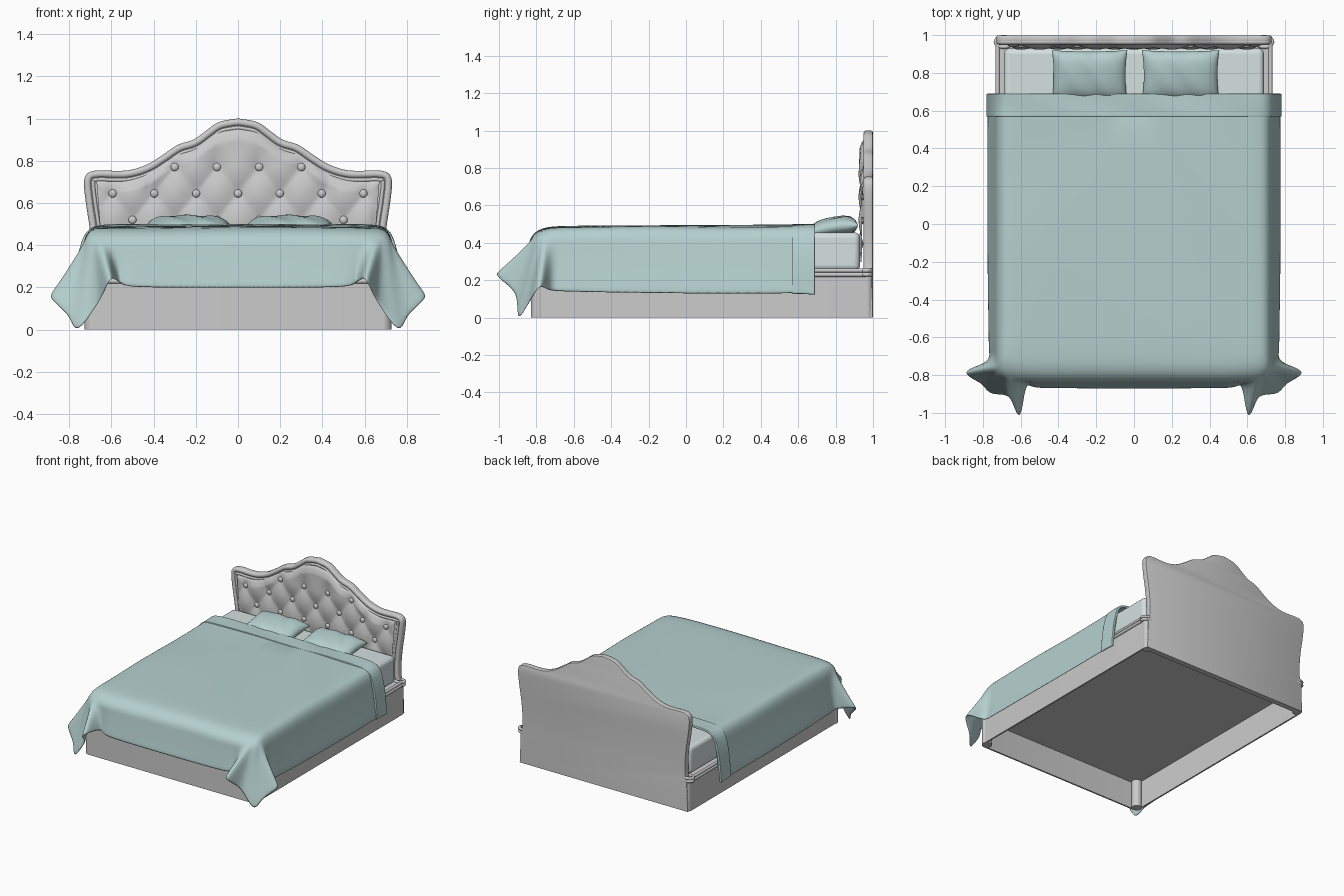
import bpy, bmesh, math
from mathutils import Vector

if "Cube" in bpy.data.objects:
    bpy.data.objects.remove(bpy.data.objects["Cube"])

def mat(name, col):
    m = bpy.data.materials.new(name)
    m.diffuse_color = (*col, 1)
    m.use_nodes = True
    m.node_tree.nodes["Principled BSDF"].inputs["Base Color"].default_value = m.diffuse_color
    return m

TEAL = mat("blanket_teal", (0.46, 0.63, 0.62))
PALE = mat("sheet_pale", (0.66, 0.75, 0.74))

def obj(name, verts, faces, m=None, angle=40):
    me = bpy.data.meshes.new(name)
    me.from_pydata(verts, [], faces)
    bm = bmesh.new(); bm.from_mesh(me)
    bmesh.ops.remove_doubles(bm, verts=bm.verts, dist=1e-5)
    bmesh.ops.recalc_face_normals(bm, faces=bm.faces)
    bm.to_mesh(me); bm.free()
    o = bpy.data.objects.new(name, me)
    bpy.context.collection.objects.link(o)
    if m: me.materials.append(m)
    smooth(o, angle)
    return o

def smooth(o, angle=40):
    bpy.ops.object.select_all(action='DESELECT')
    o.select_set(True)
    bpy.context.view_layer.objects.active = o
    bpy.ops.object.shade_smooth_by_angle(angle=math.radians(angle))

def add_mod(o, kind, **kw):
    md = o.modifiers.new(kind.lower(), kind)
    for k, v in kw.items(): setattr(md, k, v)
    return md

def grid(rows):
    n = len(rows[0])
    verts = [v for r in rows for v in r]
    faces = [(i*n+j, i*n+j+1, (i+1)*n+j+1, (i+1)*n+j) for i in range(len(rows)-1) for j in range(n-1)]
    return verts, faces

def box(name, x, y, z, m=None, bevel=0.0):
    v = [(a, b, c) for a in x for b in y for c in z]
    f = [(0,1,3,2), (4,6,7,5), (0,4,5,1), (2,3,7,6), (0,2,6,4), (1,5,7,3)]
    o = obj(name, v, f, m)
    if bevel: add_mod(o, 'BEVEL', width=bevel, segments=5)
    return o

def tube(name, pts, r, cyclic=False):
    cu = bpy.data.curves.new(name, 'CURVE')
    cu.dimensions = '3D'; cu.bevel_depth = r; cu.bevel_resolution = 4; cu.use_fill_caps = True
    sp = cu.splines.new('POLY'); sp.points.add(len(pts)-1)
    for p, q in zip(sp.points, pts): p.co = (*q, 1)
    sp.use_cyclic_u = cyclic
    o = bpy.data.objects.new(name, cu)
    bpy.context.collection.objects.link(o)
    return o

def spline(keys, n):
    K = [Vector(k) for k in keys]
    K = [K[0]] + K + [K[-1]]
    out = []
    for i in range(1, len(K)-2):
        a, b, c, d = K[i-1:i+3]
        for j in range(n):
            t = j/n
            out.append(0.5*(2*b + (c-a)*t + (2*a-5*b+4*c-d)*t*t + (3*b-a-3*c+d)*t**3))
    return out + [K[-2]]

# ---------- headboard: outline slab, moulding beads, tufted panel, buttons ----------
crown = [(0, 1), (.09, .983), (.15, .943), (.21, .90), (.285, .875), (.36, .825), (.43, .782), (.51, .756),
         (.58, .752), (.66, .754), (.71, .742), (.729, .70), (.720, .60), (.702, .48), (.693, .38),
         (.693, .28), (.705, .23)]
half = spline(crown, 5)
full = [Vector((-p.x, p.y)) for p in reversed(half[1:])] + half

def inset(d):
    out = []
    for i, p in enumerate(full):
        t = (full[min(i+1, len(full)-1)] - full[max(i-1, 0)]).normalized()
        out.append(p + Vector((t.y, -t.x))*d)
    return out

# slab with a rounded rim: each ring is (depth, inset)
rings = []
for y, d in ((.957, .006), (.965, .0), (.990, .0), (.997, .003), (.999, .008)):
    ring = inset(d)
    rings.append([(-.715+d, y, 0)] + [(p.x, y, p.y) for p in ring] + [(.715-d, y, 0)])
n = len(rings[0])
verts, faces = grid([r + [r[0]] for r in rings])
m = n+1
faces += [tuple(range(n)), tuple(range(4*m, 4*m+n))]
obj("headboard", verts, faces)
tube("headboard_outer_moulding", [(p.x, .966, p.y) for p in inset(.017)], .0175)
tube("headboard_inner_moulding", [(p.x, .958, p.y) for p in inset(.043)], .009)

def top_z(x):
    x = abs(x)
    for a, b in zip(half, half[1:]):
        if a.x <= x <= b.x:
            return a.y + (b.y-a.y)*(x-a.x)/max(b.x-a.x, 1e-6)
    return .74

def tuft(x, z, d):
    lim = .125*min(1, max(0, (.45-abs(x))/.1))
    over = min(1, max(0, z-.645-lim)/.10)
    w = min(z-.645, lim)
    a, b = x/.2 + w/.25, x/.2 - w/.25
    s = [math.sqrt(math.sin(math.pi*k)**2 + .004) for k in (a, b)]
    h = .0135*(s[0]+s[1])
    h += (.022-h)*over*.85
    return .950 - h*min(1, max(0, d)/.05)**.6

rows = []
for i in range(133):
    u = -1 + 2*i/132
    col = []
    for j in range(61):
        zt = top_z(u*.655) - .05
        z = .30 + (zt-.30)*j/60
        x = u*(.648 + .022*max(0, min(1, (z-.42)/.28)))
        col.append((x, tuft(x, z, min(zt-z, .672-abs(x))), z))
    rows.append(col)
obj("headboard_tufted_panel", *grid(rows), angle=60)

buttons = [(x, .77) for x in (-.3, -.1, .1, .3)] + [(.198*k, .645) for k in range(-3, 4)] \
        + [(x, .52) for x in (-.5, -.3, -.1, .1, .3, .5)]
bm = bmesh.new()
for x, z in buttons:
    r = bmesh.ops.create_uvsphere(bm, u_segments=16, v_segments=10, radius=.019)
    for v in r['verts']: v.co = (v.co.x+x, v.co.y*.6+.943, v.co.z+z)
me = bpy.data.meshes.new("headboard_buttons"); bm.to_mesh(me); bm.free()
o = bpy.data.objects.new("headboard_buttons", me); bpy.context.collection.objects.link(o); smooth(o, 60)

# ---------- base: thin rails, corner posts, ledge beads, bottom panel ----------
def u_path(x, yf, r):
    arc = [(x-r+r*math.cos(a), yf+r-r*math.sin(a)) for a in [math.pi/2*k/8 for k in range(9)]]
    right = [(x, .96)] + arc
    return right + [(-a, b) for a, b in reversed(right)]

outer, inner = u_path(.722, -.83, .035), u_path(.710, -.818, .024)
ring = [[(*p, 0) for p in outer], [(*p, .225) for p in outer], [(*p, .225) for p in inner],
        [(*p, 0) for p in inner], [(*p, 0) for p in outer]]
obj("base_rails", *grid(ring))
for k, (z, r) in enumerate(((.23, .012), (.252, .011))):
    tube(f"base_ledge_bead_{k+1}", [(*p, z) for p in u_path(.722, -.827, .035)], r)
for s, side in ((-1, "left"), (1, "right")):
    for y, r, part in ((-.792, .036, "foot_post"), (.966, .032, "head_post")):
        bpy.ops.mesh.primitive_cylinder_add(vertices=32, radius=r, depth=.225, location=(s*.69, y, .1125))
        o = bpy.context.object; o.name = f"{side}_{part}"; smooth(o)
    collar = [(s*.69+.042*math.cos(a*math.pi/12), .964+.026*math.sin(a*math.pi/12)) for a in range(24)]
    for k, z in enumerate((.23, .252)):
        tube(f"{side}_post_collar_{k+1}", [(*p, z) for p in collar], .011, True)
box("base_panel", (-.712, .712), (-.82, .957), (.21, .25))

# ---------- mattress and pillows ----------
box("mattress", (-.688, .688), (-.79, .93), (.25, .455), PALE, .03)

def pillow(name, cx, hx):
    hy, N = .135, 24
    verts, faces = [], []
    for s in (-1, 1):
        rows = []
        for i in range(N+1):
            r = []
            for j in range(N+1):
                u, v = (math.sin(math.pi/2*(-1+2*k/N)) for k in (i, j))
                h = .052*max(0, (1-u**4)*(1-v**4))**.5
                r.append((cx+hx*u*(1-.05*(1-v*v)), .785+hy*v*(1-.05*(1-u*u)),
                          .483+.022*v-.012*v*v+.004*math.sin(9*u+4*v)*(1-u*u)+s*h))
            rows.append(r)
        v2, f2 = grid(rows)
        faces += [tuple(k+len(verts) for k in f) for f in f2]
        verts += v2
    obj(name, verts, faces, TEAL, 80)

pillow("left_pillow", -.235, .20)
pillow("right_pillow", .247, .205)

# ---------- blanket: top fan, rounded edge, hanging skirt with corner folds ----------
keys = [(.72, .69, .772, .69, .13), (.72, .2, .774, .2, .127), (.72, -.3, .772, -.3, .132),
        (.72, -.60, .767, -.62, .138), (.72, -.69, .775, -.725, .145), (.717, -.745, .89, -.785, .16),
        (.71, -.77, .81, -.845, .07), (.70, -.785, .757, -.895, .004), (.68, -.798, .66, -.915, .13),
        (.65, -.807, .605, -1.015, .235), (.59, -.815, .57, -.86, .23),
        (.47, -.82, .50, -.865, .203), (.2, -.82, .2, -.868, .198), (0, -.82, 0, -.868, .198)]
path = spline(keys, 5)
path += [Vector((-p[0], p[1], -p[2], p[3], p[4])) for p in reversed(path[:-1])]
profile = [(0, .486), (.3, .491), (.6, .487), (.85, .484), (.93, .481), (.965, .471), (.99, .45), (1.006, .42)]
def edge(p, k): return Vector((p[0]*k, .69+(p[1]-.69)*k))
rows = []
for k, z in profile:
    rows.append([(*edge(p, k), z + .003*math.sin(5*p[0]*k+7*p[1]*k)) for p in path])
for i in range(1, 8):
    t = i/7
    r = []
    for p in path:
        e = edge(p, 1.006).lerp(Vector((p[2], p[3])), t**1.1)
        r.append((*e, .42+(p[4]-.42)*t))
    rows.append(r)
o = obj("blanket", *grid(rows), TEAL, 180)
add_mod(o, 'SOLIDIFY', thickness=.01, offset=0)
add_mod(o, 'SUBSURF', levels=1, render_levels=1)

# ---------- turned-down band at the head end of the blanket ----------
prof = [(.774, .124), (.773, .14), (.768, .22), (.755, .33), (.735, .41), (.72, .447), (.695, .475), (.65, .488),
        (.5, .492), (.3, .490), (.15, .488), (0, .490)]
prof = [Vector(p) for p in prof]
prof += [Vector((-p.x, p.y)) for p in reversed(prof[:-1])]
rows = [[(p.x, y, p.y+.003*math.sin(11*p.x+30*y)) for p in prof] for y in (.568, .574, .60, .63, .66, .684, .69)]
o = obj("blanket_fold", *grid(rows), TEAL, 180)
add_mod(o, 'SOLIDIFY', thickness=.018, offset=0)
add_mod(o, 'SUBSURF', levels=2, render_levels=2)
